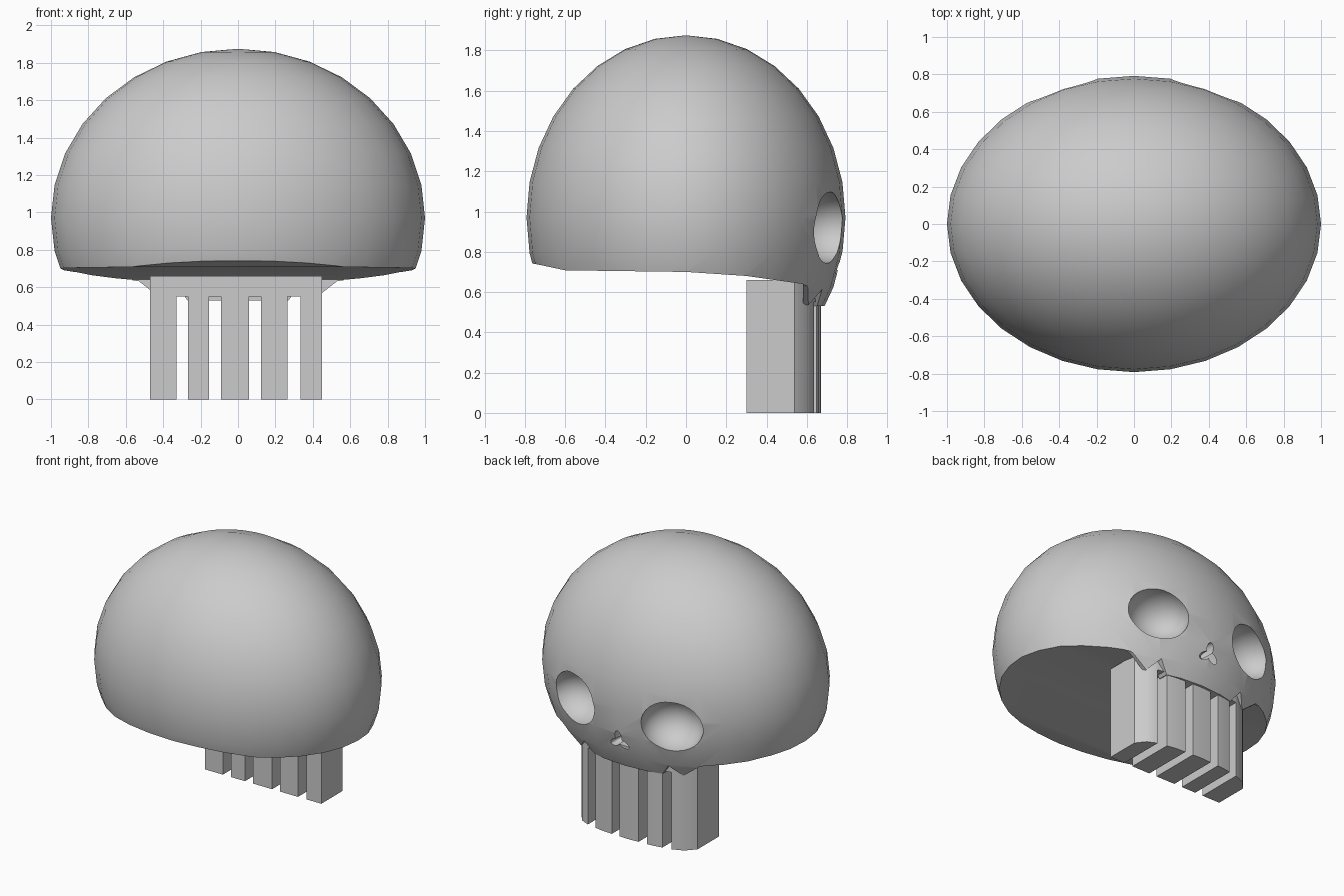
import bpy, bmesh, math
from mathutils import Matrix, Vector

if "Cube" in bpy.data.objects:
    bpy.data.objects.remove(bpy.data.objects["Cube"])


def finish(name, bm):
    bmesh.ops.recalc_face_normals(bm, faces=bm.faces)
    mesh = bpy.data.meshes.new(name)
    bm.to_mesh(mesh)
    bm.free()
    ob = bpy.data.objects.new(name, mesh)
    bpy.context.collection.objects.link(ob)
    return ob


def ellipsoid(name, center, radii, turn=0.0):
    bm = bmesh.new()
    m = (Matrix.Translation(center) @ Matrix.Rotation(turn, 4, 'Y')
         @ Matrix.Diagonal((*radii, 1)))
    bmesh.ops.create_uvsphere(bm, u_segments=32, v_segments=16, radius=1, matrix=m)
    return finish(name, bm)


def prism(name, points, axis, lo, hi):
    """Extrude a 2D outline along the given axis from lo to hi."""
    bm = bmesh.new()
    verts = []
    for a, b in points:
        co = [a, b]
        co.insert(axis, lo)
        verts.append(bm.verts.new(co))
    face = bm.faces.new(verts)
    out = bmesh.ops.extrude_face_region(bm, geom=[face])
    move = Vector((0, 0, 0))
    move[axis] = hi - lo
    moved = [v for v in out['geom'] if isinstance(v, bmesh.types.BMVert)]
    bmesh.ops.translate(bm, vec=move, verts=moved)
    return finish(name, bm)


def cut(ob, cutter):
    mod = ob.modifiers.new("cut", 'BOOLEAN')
    mod.operation = 'DIFFERENCE'
    mod.solver = 'EXACT'
    mod.object = cutter
    cutter.hide_render = True
    bpy.context.view_layer.objects.active = ob
    bpy.ops.object.modifier_apply(modifier=mod.name)
    bpy.data.objects.remove(cutter)


def smooth(ob, angle):
    bpy.ops.object.select_all(action='DESELECT')
    ob.select_set(True)
    bpy.context.view_layer.objects.active = ob
    bpy.ops.object.shade_smooth_by_angle(angle=math.radians(angle))


# Cranium dome
cranium = ellipsoid("cranium", (0, 0, 0.97), (1, 0.792, 0.905))

# Underside, rising at the back and dipping towards the face
cut(cranium, prism("underside_cutter",
    [(-1, 0.76), (-0.75, 0.74), (-0.6, 0.708), (0, 0.70), (0.3, 0.68),
     (0.58, 0.64), (0.58, -0.2), (-1, -0.2)], 0, -1.3, 1.3))

# Jagged upper jaw edge below the cheeks
half = [(0.27, 0.53), (0.335, 0.615), (0.405, 0.535), (0.53, 0.632), (1.1, 0.72)]
edge = [(-x, z) for x, z in reversed(half)] + half
cut(cranium, prism("jaw_edge_cutter",
    edge + [(1.1, -0.1), (-1.1, -0.1)], 1, 0.575, 1.1))

# Eye sockets
for side in (-1, 1):
    cut(cranium, ellipsoid("eye_cutter", (side * 0.385, 0.71, 0.92),
                           (0.212, 0.2, 0.177)))

# Three-lobed nose opening
for k in range(3):
    a = math.radians(120 * k)
    cut(cranium, ellipsoid("nose_cutter",
        (0.035 * math.sin(a), 0.75, 0.735 + 0.035 * math.cos(a)),
        (0.026, 0.1, 0.045), a))
smooth(cranium, 30)

# Teeth: block with rounded front corners, slotted into five columns
teeth = prism("teeth",
    [(-0.47, 0.30), (0.45, 0.30), (0.45, 0.54), (0.40, 0.605), (0.335, 0.635),
     (0.2, 0.66), (0, 0.67), (-0.2, 0.66), (-0.335, 0.635), (-0.41, 0.605),
     (-0.47, 0.54)], 2, 0, 0.66)
for x0, x1 in ((-0.33, -0.267), (-0.155, -0.09), (0.06, 0.122), (0.265, 0.333)):
    cut(teeth, prism("slot_cutter",
        [(x0, 0.1), (x1, 0.1), (x1, 0.9), (x0, 0.9)], 2, -0.1, 0.55))
smooth(teeth, 30)
